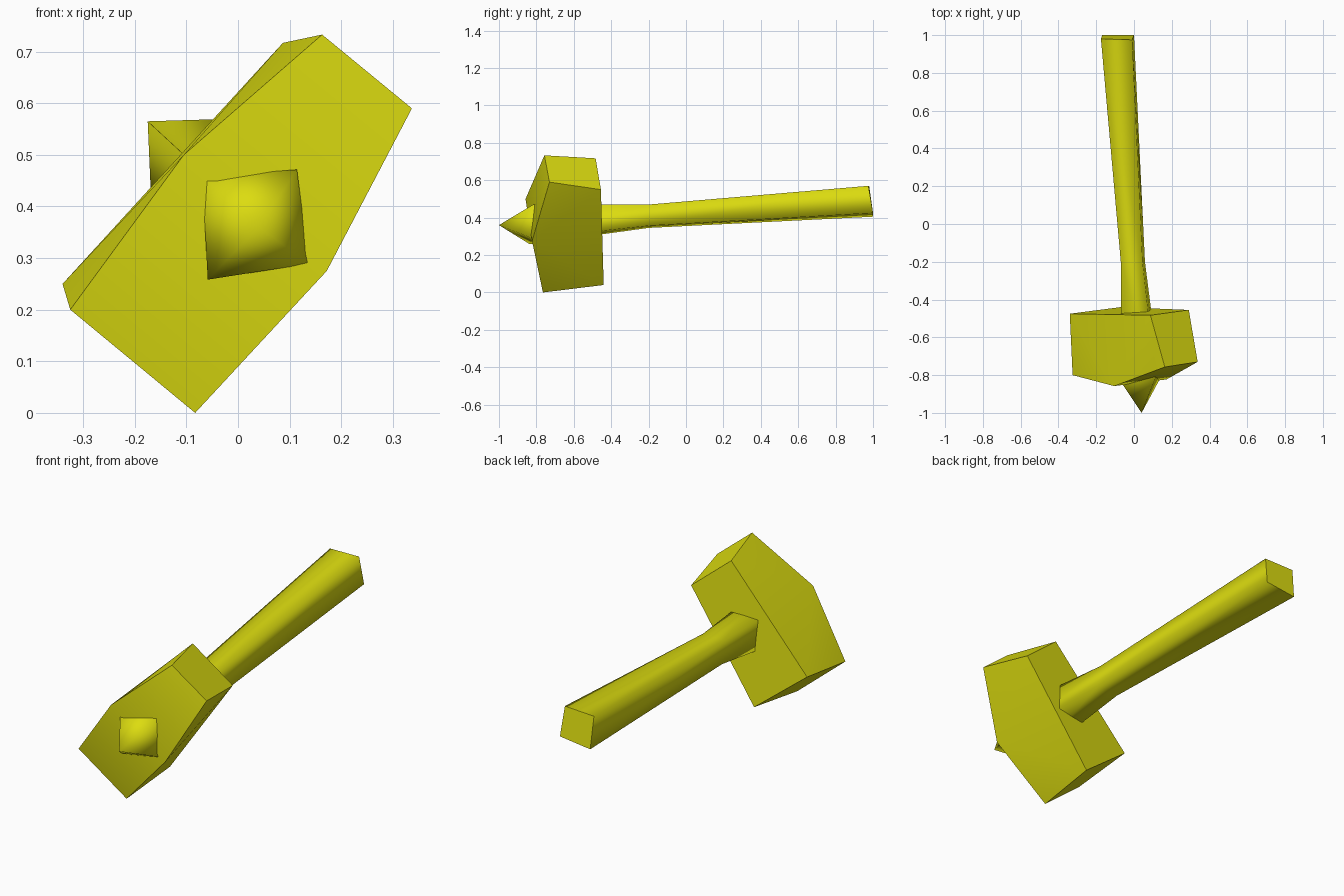
import bpy
import bmesh
from mathutils import Vector

if "Cube" in bpy.data.objects:
    bpy.data.objects.remove(bpy.data.objects["Cube"])

yellow = bpy.data.materials.new("yellow")
yellow.diffuse_color = (0.72, 0.72, 0.005, 1)
yellow.use_nodes = True
yellow.node_tree.nodes["Principled BSDF"].inputs["Base Color"].default_value = yellow.diffuse_color


def make_part(name, points, faces):
    """Build a closed mesh from a few corner points."""
    bm = bmesh.new()
    verts = [bm.verts.new(p) for p in points]
    for f in faces:
        bm.faces.new([verts[i] for i in f])
    bmesh.ops.recalc_face_normals(bm, faces=bm.faces)
    mesh = bpy.data.meshes.new(name)
    bm.to_mesh(mesh)
    bm.free()
    mesh.materials.append(yellow)
    obj = bpy.data.objects.new(name, mesh)
    bpy.context.collection.objects.link(obj)
    return obj


# Hammer head: flat back, long sides meeting a ridged front
head_points = [
    (0.163, -0.757, 0.733),    # 0 front upper end, left
    (0.337, -0.73, 0.59),      # 1 front upper end, right
    (0.172, -0.823, 0.275),    # 2 ridge, right
    (-0.083, -0.765, 0.0),     # 3 front lower end, right
    (-0.325, -0.80, 0.20),     # 4 front lower end, left
    (-0.105, -0.858, 0.50),    # 5 ridge, left
    (0.087, -0.483, 0.717),    # 6 back upper left
    (0.29, -0.455, 0.55),      # 7 back upper right
    (-0.07, -0.44, 0.04),      # 8 back lower right
    (-0.34, -0.475, 0.25),     # 9 back lower left
]
head_faces = [
    (0, 1, 2, 5), (5, 2, 3, 4),            # front slopes
    (6, 9, 8, 7),                          # back
    (0, 1, 7, 6), (4, 3, 8, 9),            # striking ends
    (6, 0, 5), (6, 5, 9), (5, 4, 9),       # upper left side
    (7, 1, 2), (7, 2, 8), (2, 3, 8),       # lower right side
]
head = make_part("hammer_head", head_points, head_faces)
bpy.context.view_layer.objects.active = head
head.select_set(True)
bpy.ops.object.shade_smooth_by_angle(angle=0.5)

# Square shaft running through the head and closing in a spike
tip = Vector((0.04, -1.0, 0.36))
spike_base = [(-0.063, -0.845, 0.452), (0.11, -0.825, 0.465),
              (0.132, -0.83, 0.293), (-0.053, -0.845, 0.264)]
rings = [
    [(-0.175, 0.98, 0.565), (-0.01, 0.975, 0.57),
     (0.0, 1.0, 0.425), (-0.168, 1.0, 0.405)],          # grip end
    [(-0.07, -0.2, 0.468), (0.045, -0.2, 0.47),
     (0.058, -0.2, 0.357), (-0.06, -0.2, 0.345)],       # narrow neck
    [tip + (Vector(p) - tip) * 1.06 for p in spike_base],
]
points = [p for ring in rings for p in ring] + [tip]
faces = [(0, 1, 2, 3)]
for r in range(2):
    for i in range(4):
        j = (i + 1) % 4
        faces.append((r * 4 + i, r * 4 + j, r * 4 + 4 + j, r * 4 + 4 + i))
faces += [(8 + i, 8 + (i + 1) % 4, 12) for i in range(4)]
shaft = make_part("handle_and_spike", points, faces)
for poly in shaft.data.polygons:
    poly.use_smooth = poly.index != 0    # only the end cap stays flat
